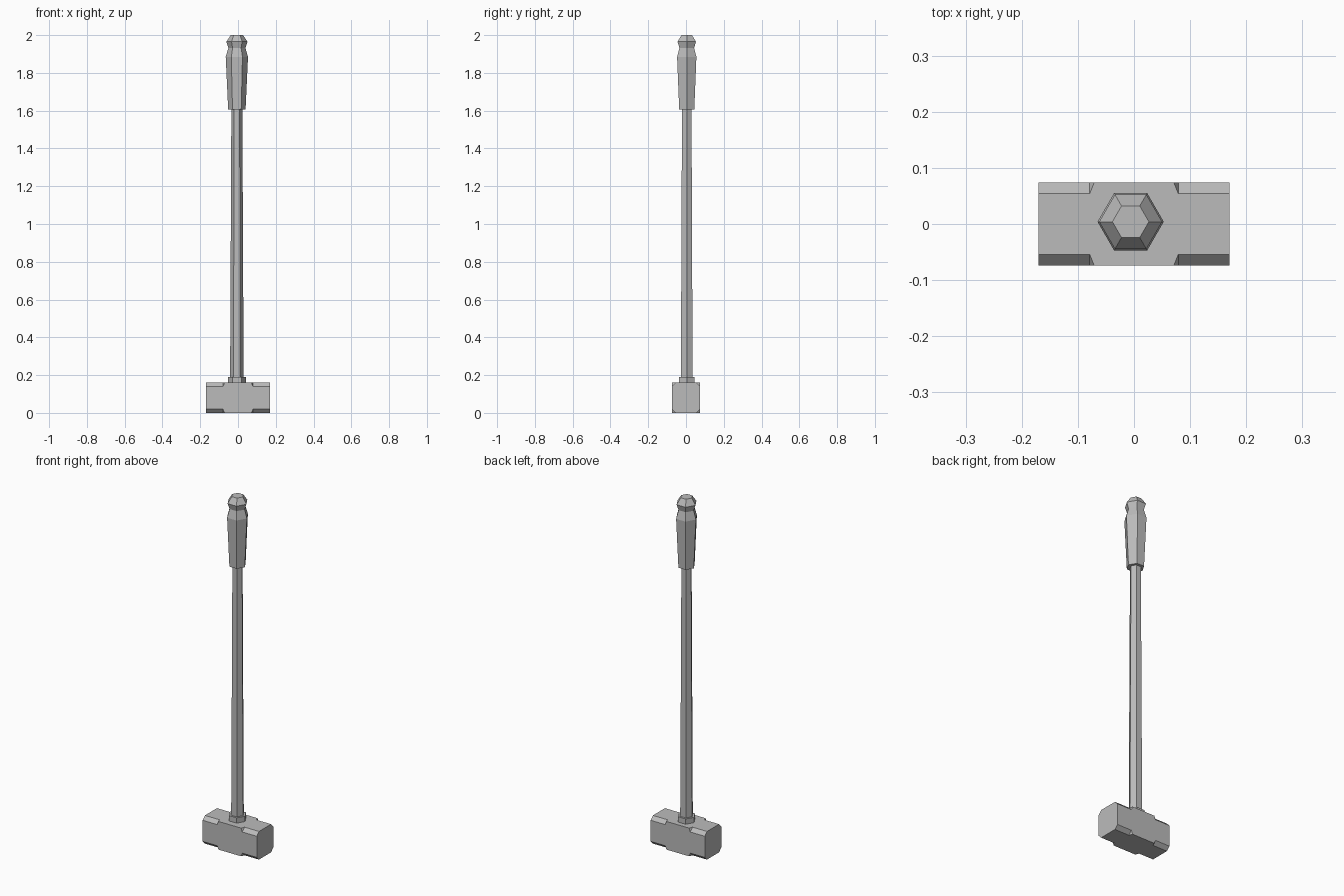
import bpy
import bmesh
import math

default = bpy.data.objects.get("Cube")
if default:
    bpy.data.objects.remove(default, do_unlink=True)

# Single plain grey
grey = bpy.data.materials.new("steel_grey")
grey.use_nodes = True
colour = (0.5, 0.5, 0.5, 1)
grey.diffuse_color = colour
grey.node_tree.nodes["Principled BSDF"].inputs["Base Color"].default_value = colour


def finish(name, bm, location):
    bmesh.ops.remove_doubles(bm, verts=bm.verts, dist=0.0001)
    bmesh.ops.recalc_face_normals(bm, faces=bm.faces)
    mesh = bpy.data.meshes.new(name)
    bm.to_mesh(mesh)
    bm.free()
    mesh.materials.append(grey)
    obj = bpy.data.objects.new(name, mesh)
    obj.location = location
    bpy.context.collection.objects.link(obj)
    return obj


def hex_lathe(name, profile):
    """Six-sided solid from (radius, height) rings, capped at both ends."""
    bm = bmesh.new()
    rings = [[bm.verts.new((r * math.cos(i * math.pi / 3), r * math.sin(i * math.pi / 3), z))
              for i in range(6)] for r, z in profile]
    for low, high in zip(rings, rings[1:]):
        for i in range(6):
            j = (i + 1) % 6
            bm.faces.new((low[i], low[j], high[j], high[i]))
    bm.faces.new(rings[0])
    bm.faces.new(rings[-1])
    return finish(name, bm, (-0.006, 0.004, 0))


def hammer_head():
    """Block whose long edges are chamfered towards both striking ends."""
    end, inner, corner = 0.17, 0.079, 0.071
    hy, hz, cut = 0.074, 0.08, 0.02
    bm = bmesh.new()

    def face(points):
        bm.faces.new([bm.verts.new(p) for p in points])

    def flat(x, sy, sz):       # chamfer edge on the top or bottom
        return (x, sy * (hy - cut), sz * hz)

    def side(x, sy, sz):       # chamfer edge on the front or back
        return (x, sy * hy, sz * (hz - cut))

    def sharp(x, sy, sz):      # uncut corner in the middle
        return (x, sy * hy, sz * hz)

    def outline(edge, sy, sz):
        return [edge(-end, sy, sz), edge(-inner, sy, sz), sharp(-corner, sy, sz),
                sharp(corner, sy, sz), edge(inner, sy, sz), edge(end, sy, sz)]

    for s in (-1, 1):
        # Long faces and striking faces
        face(outline(flat, -1, s) + outline(flat, 1, s)[::-1])
        face(outline(side, s, -1) + outline(side, s, 1)[::-1])
        x = s * end
        face([flat(x, -1, -1), flat(x, 1, -1), side(x, 1, -1), side(x, 1, 1),
              flat(x, 1, 1), flat(x, -1, 1), side(x, -1, 1), side(x, -1, -1)])
        # Chamfers and the small stops where they end
        for sy in (-1, 1):
            for sz in (-1, 1):
                a, b = flat(s * inner, sy, sz), side(s * inner, sy, sz)
                face([flat(x, sy, sz), a, b, side(x, sy, sz)])
                face([a, b, sharp(s * corner, sy, sz)])
    return finish("hammer_head", bm, (0, 0, hz))


hammer_head()
hex_lathe("collar", [(0.048, 0.15), (0.048, 0.19)])
hex_lathe("shaft", [(0.036, 0.15), (0.029, 1.62)])
hex_lathe("grip", [(0.046, 1.605), (0.059, 1.885), (0.045, 1.932),
                   (0.056, 1.965), (0.0325, 2.0)])
